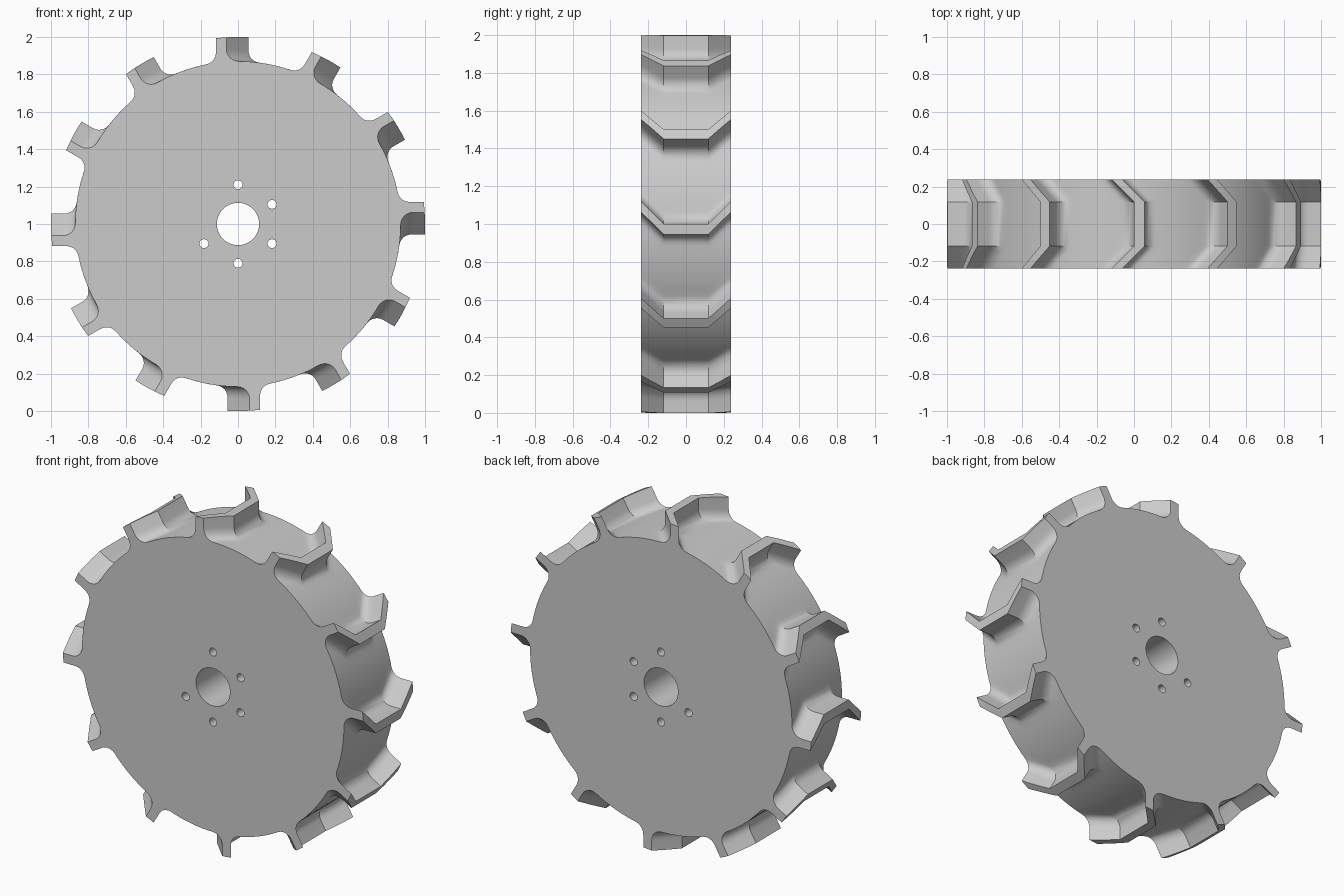
import bpy, bmesh
from math import sin, cos, pi, sqrt, atan2, radians

if "Cube" in bpy.data.objects:
    bpy.data.objects.remove(bpy.data.objects["Cube"], do_unlink=True)

LUGS = 12
FLOOR_R, TIP_R = 0.87, 1.0
HALF_W, FLAT_W = 0.237, 0.118     # half width of the wheel, and of the straight middle of a lug
LUG_T, SWEEP = 0.056, 0.118       # lug thickness, and how far its ends are swept back
FILLET = 0.065
FILLET_STEPS, FLOOR_STEPS, SLANT_STEPS = 6, 8, 5


def fillet(edge, side):
    """Arc from the lug's side down to the tread floor, as (tangent, height) points."""
    cx = edge + side * FILLET
    cz = sqrt((FLOOR_R + FILLET) ** 2 - cx ** 2)
    end = atan2(cz, side * cx)    # angle towards the axis, measured past the lug side
    pts = []
    for i in range(FILLET_STEPS + 1):
        a = pi + end * i / FILLET_STEPS
        pts.append((cx + side * FILLET * cos(a), cz + FILLET * sin(a)))
    return pts


def section(shift):
    """Closed outline of the wheel with every lug moved along its tangent."""
    left, right = shift, shift + LUG_T
    lug = fillet(left, -1)[::-1]
    lug += [(t, sqrt(TIP_R ** 2 - t ** 2)) for t in (left, (left + right) / 2, right)]
    lug += fillet(right, 1)
    # Tread floor up to the foot of the next lug
    start = atan2(*lug[-1])
    stop = atan2(*lug[0]) + 2 * pi / LUGS
    for i in range(1, FLOOR_STEPS):
        a = start + (stop - start) * i / FLOOR_STEPS
        lug.append((FLOOR_R * sin(a), FLOOR_R * cos(a)))
    outline = []
    for k in range(LUGS):
        c, s = cos(2 * pi * k / LUGS), sin(2 * pi * k / LUGS)
        outline += [(t * c + h * s, h * c - t * s) for t, h in lug]
    return outline


def make_object(name, bm):
    bmesh.ops.recalc_face_normals(bm, faces=bm.faces)
    mesh = bpy.data.meshes.new(name)
    bm.to_mesh(mesh)
    bm.free()
    obj = bpy.data.objects.new(name, mesh)
    bpy.context.collection.objects.link(obj)
    return obj


# Wheel body: outlines lofted across the width, lugs swept back at both ends
slant = [FLAT_W + (HALF_W - FLAT_W) * i / SLANT_STEPS for i in range(SLANT_STEPS + 1)]
bm = bmesh.new()
rings = []
for y in [-v for v in reversed(slant)] + slant:
    shift = -SWEEP * (abs(y) - FLAT_W) / (HALF_W - FLAT_W)
    rings.append([bm.verts.new((x, y, z + 1)) for x, z in section(shift)])
for a, b in zip(rings, rings[1:]):
    for i in range(len(a)):
        j = (i + 1) % len(a)
        bm.faces.new((a[i], a[j], b[j], b[i]))
bm.faces.new(rings[0])
bm.faces.new(rings[-1])
wheel = make_object("lugged_wheel", bm)

# Hub bore and six bolt holes
bm = bmesh.new()
holes = [(0, 0, 0.113, 48)]
holes += [(0.21 * sin(k * pi / 3), 0.21 * cos(k * pi / 3), 0.024, 20) for k in range(6)]
for x, z, r, n in holes:
    made = bmesh.ops.create_cone(bm, cap_ends=True, segments=n, radius1=r, radius2=r, depth=1)
    for v in made["verts"]:
        v.co = (v.co.x + x, v.co.z, v.co.y + z + 1)
cutter = make_object("hole_cutter", bm)
cutter.hide_render = True

cut = wheel.modifiers.new("holes", "BOOLEAN")
cut.operation = "DIFFERENCE"
cut.solver = "EXACT"
cut.object = cutter
bpy.context.view_layer.objects.active = wheel
bpy.ops.object.select_all(action="DESELECT")
wheel.select_set(True)
bpy.ops.object.modifier_apply(modifier=cut.name)
bpy.data.objects.remove(cutter, do_unlink=True)

# Plain grey metal
grey = bpy.data.materials.new("plain_grey")
grey.use_nodes = True
colour = (0.6, 0.6, 0.6, 1)
grey.diffuse_color = colour
grey.node_tree.nodes["Principled BSDF"].inputs["Base Color"].default_value = colour
wheel.data.materials.clear()
wheel.data.materials.append(grey)
bpy.ops.object.shade_smooth_by_angle(angle=radians(25))
